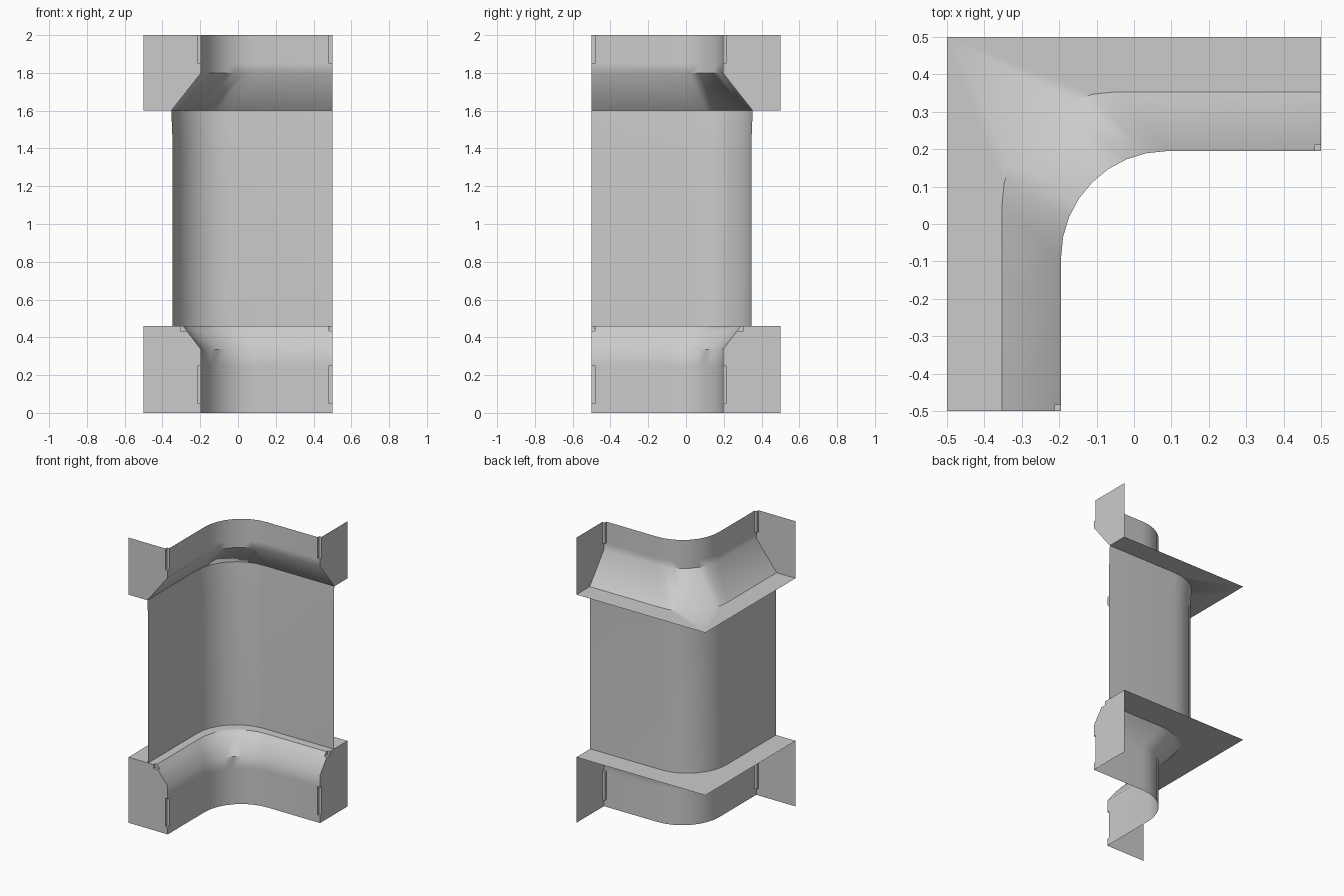
import bpy, bmesh
from math import pi, cos, sin, radians

if "Cube" in bpy.data.objects:
    bpy.data.objects.remove(bpy.data.objects["Cube"])

NOTCH = 0.018   # length of the notches at both ends
STEPS = 8       # segments in the rounded corner


def plan_points(d):
    """Plan path at depth d from the outer L: left arm, rounded corner, back arm."""
    r = 0.303 - (d - 0.147) * 0.114 if d > 0 else 0.0
    cx, cy = -0.5 + d + r, 0.5 - d - r
    arc = []
    for k in range(STEPS + 1):
        a = pi - k * pi / 2 / STEPS
        arc.append((cx + r * cos(a), cy + r * sin(a)))
    left, back = -0.5 + d, 0.5 - d
    start = [(left, -0.5)] + [(left, -0.5 + NOTCH)] * 2
    end = [(0.5 - NOTCH, back)] * 2 + [(0.5, back)]
    return start + arc + end


def sweep(name, full, notched=None, cap=None):
    """Sweep a (depth, height) profile; the notched one is used at the ends."""
    notched = notched or full
    bm = bmesh.new()
    count = len(plan_points(0.2))
    rings = []
    for i in range(count):
        prof = notched if i < 2 or i >= count - 2 else full
        rings.append([bm.verts.new((*plan_points(d)[i], z)) for d, z in prof])
    for a, b in zip(rings, rings[1:]):
        for j in range(len(full) - 1):
            bm.faces.new((a[j], a[j + 1], b[j + 1], b[j]))
    # flat end plates
    if cap:
        for ring, i in ((rings[0], 0), (rings[-1], -1)):
            extra = [bm.verts.new((*plan_points(d)[i], z)) for d, z in cap]
            bm.faces.new(ring + extra)
    bmesh.ops.remove_doubles(bm, verts=bm.verts, dist=1e-5)
    bmesh.ops.dissolve_degenerate(bm, dist=1e-5, edges=bm.edges)
    bmesh.ops.recalc_face_normals(bm, faces=bm.faces)
    mesh = bpy.data.meshes.new(name)
    bm.to_mesh(mesh)
    bm.free()
    ob = bpy.data.objects.new(name, mesh)
    bpy.context.collection.objects.link(ob)
    bpy.ops.object.select_all(action='DESELECT')
    ob.select_set(True)
    bpy.context.view_layer.objects.active = ob
    bpy.ops.object.shade_smooth_by_angle(angle=radians(45))
    return ob


F, N = 0.305, 0.288   # front face depth and notch floor depth

# base: skirt, sloped shoulder and ledge
sweep("base_plinth",
      [(F, 0), (F, .05), (F, .05), (F, .25), (F, .25), (F, .335),
       (.2305, .433), (.21, .46), (.195, .46), (.153, .46), (0, .46)],
      [(F, 0), (F, .05), (N, .05), (N, .25), (F, .25), (F, .335),
       (.2305, .433), (.195, .433), (.195, .46), (.153, .46), (0, .46)],
      cap=[(0, 0)])

# recessed wall
sweep("wall_panel", [(.153, .46), (.153, 1.45), (.147, 1.6)])

# top: soffit plate, overhanging slope and upper band
sweep("top_cornice",
      [(0, 1.6), (.147, 1.6), (F, 1.8), (F, 1.85), (F, 1.85), (F, 2)],
      [(0, 1.6), (.147, 1.6), (F, 1.8), (F, 1.85), (N, 1.85), (N, 2)],
      cap=[(0, 2)])
